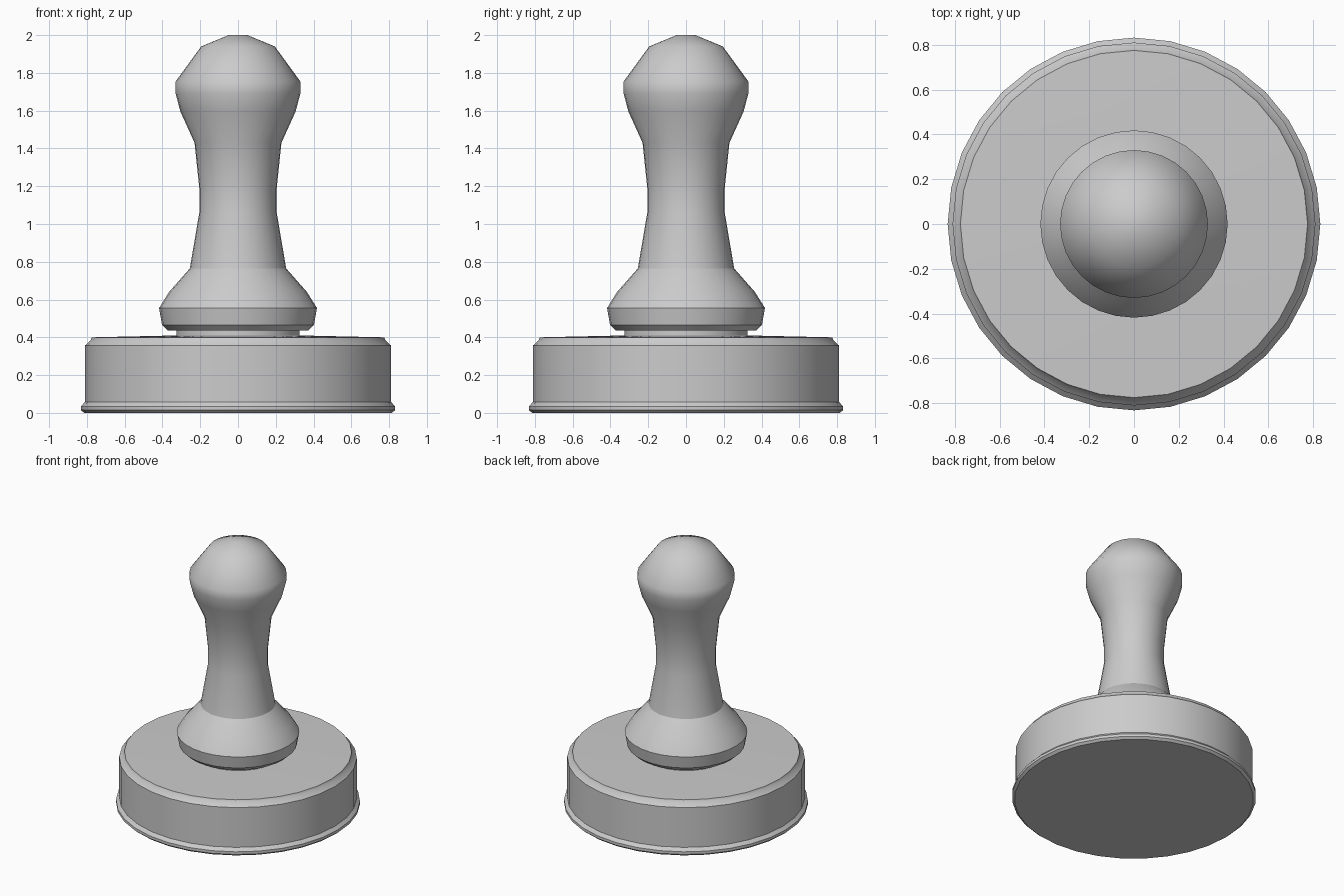
import bpy, bmesh, math

if "Cube" in bpy.data.objects:
    bpy.data.objects.remove(bpy.data.objects["Cube"])

SIDES = 32

grey = bpy.data.materials.new("plain_grey")
grey.use_nodes = True
colour = (0.6, 0.6, 0.6, 1)
grey.diffuse_color = colour
grey.node_tree.nodes["Principled BSDF"].inputs["Base Color"].default_value = colour


def lathe(name, profile, angle, cap_bottom=True, cap_top=True):
    """Turn (radius, height) points, listed upwards, around the z axis."""
    bm = bmesh.new()
    rings = []
    for r, z in profile:
        rings.append([bm.verts.new((r * math.cos(a), r * math.sin(a), z))
                      for a in (math.tau * i / SIDES for i in range(SIDES))])
    for low, high in zip(rings, rings[1:]):
        for i in range(SIDES):
            j = (i + 1) % SIDES
            bm.faces.new((low[i], low[j], high[j], high[i]))
    if cap_bottom:
        bm.faces.new(rings[0][::-1])
    if cap_top:
        bm.faces.new(rings[-1])
    mesh = bpy.data.meshes.new(name)
    bm.to_mesh(mesh)
    bm.free()
    mesh.materials.append(grey)
    obj = bpy.data.objects.new(name, mesh)
    bpy.context.collection.objects.link(obj)
    bpy.ops.object.select_all(action="DESELECT")
    obj.select_set(True)
    bpy.context.view_layer.objects.active = obj
    bpy.ops.object.shade_smooth_by_angle(angle=math.radians(angle))
    return obj


# Round base with a rolled bottom rim and a stepped top edge
lathe("base", [(0.815, 0), (0.832, 0.015), (0.832, 0.035), (0.81, 0.058),
               (0.81, 0.357), (0.78, 0.385), (0.775, 0.4), (0.33, 0.41)], 30)

# Short neck between base and handle
lathe("neck", [(0.325, 0.4), (0.325, 0.44)], 30, cap_bottom=False)

# Flared collar
lathe("collar", [(0.37, 0.435), (0.402, 0.465), (0.418, 0.555),
                 (0.365, 0.64), (0.255, 0.765)], 30, cap_top=False)

# Waisted grip swelling into a rounded knob
lathe("grip", [(0.255, 0.765), (0.205, 1.06), (0.205, 1.19), (0.23, 1.43),
               (0.305, 1.595), (0.33, 1.69), (0.33, 1.755), (0.195, 1.94),
               (0.05, 2.0)], 50, cap_bottom=False)
